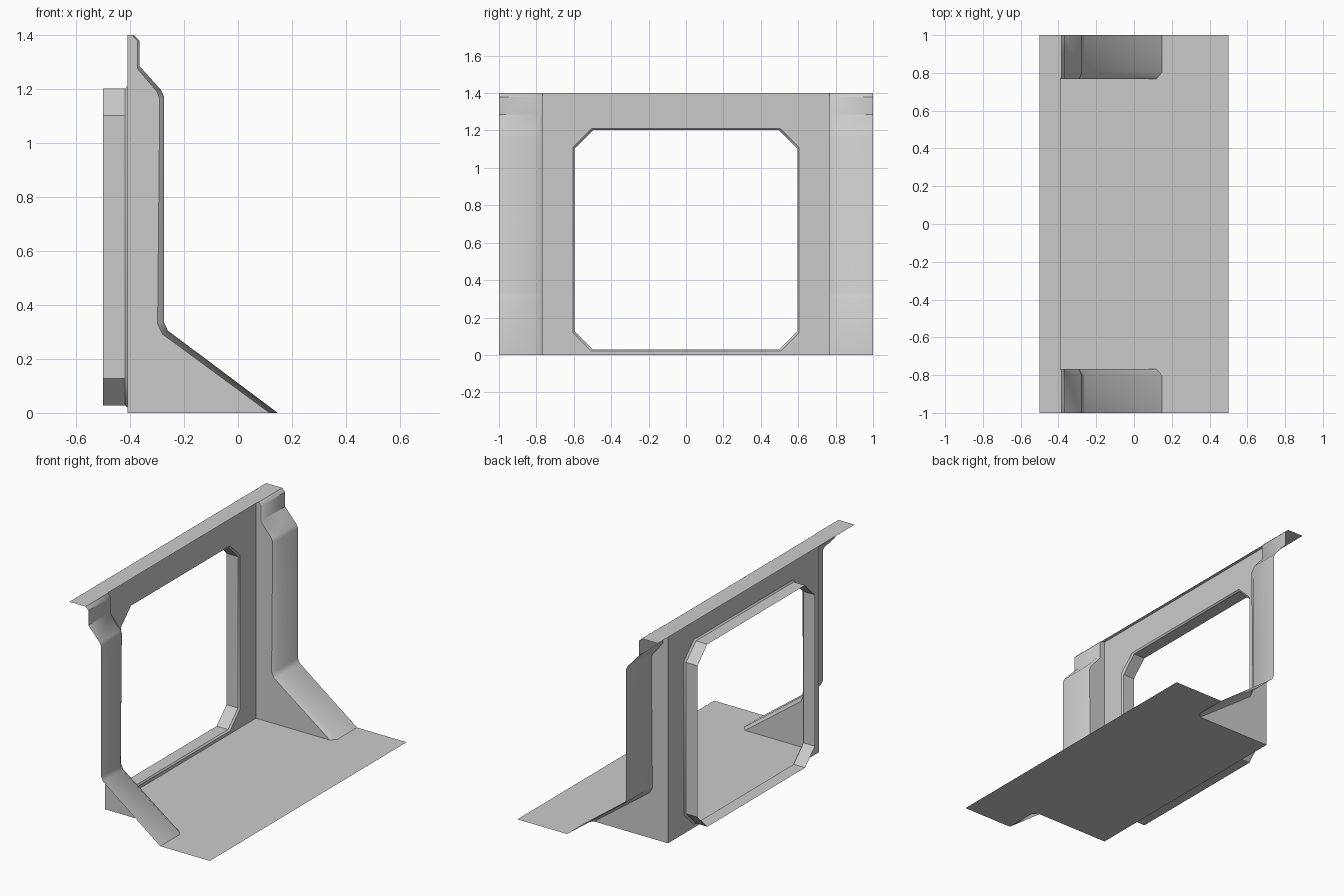
import bpy, bmesh

if "Cube" in bpy.data.objects:
    bpy.data.objects.remove(bpy.data.objects["Cube"])

WALL_X, SIDE_Y, FACE_Y = -0.409, 0.767, 0.802


def make_object(name, polys):
    """Mesh from a list of polygons, welded where corners meet."""
    bm = bmesh.new()
    for poly in polys:
        bm.faces.new([bm.verts.new(p) for p in poly])
    bmesh.ops.remove_doubles(bm, verts=bm.verts, dist=0.0005)
    mesh = bpy.data.meshes.new(name)
    bm.to_mesh(mesh)
    bm.free()
    obj = bpy.data.objects.new(name, mesh)
    bpy.context.collection.objects.link(obj)
    bpy.ops.object.select_all(action='DESELECT')
    obj.select_set(True)
    bpy.context.view_layer.objects.active = obj
    bpy.ops.object.shade_smooth_by_angle(angle=0.663)
    return obj


def bridge(a, b, closed=False):
    """Quads between two matching rows of points."""
    n = len(a)
    return [(a[i], a[(i + 1) % n], b[(i + 1) % n], b[i])
            for i in range(n if closed else n - 1)]


def window_ring(x, grow):
    """Octagonal window outline at depth x."""
    w, lo, hi, c = 0.597 + grow, 0.028 - grow, 1.202 + grow, 0.1
    return [(x, w, lo + c), (x, w, hi - c), (x, w - c, hi), (x, c - w, hi),
            (x, -w, hi - c), (x, -w, lo + c), (x, c - w, lo), (x, w - c, lo)]


# Floor, notched around the two hollow pillars
foot, foot_in = 0.147, 0.117
floor = [(0.5, -1, 0), (0.5, 1, 0), (foot, 1, 0), (foot, FACE_Y, 0),
         (foot_in, SIDE_Y, 0), (WALL_X, SIDE_Y, 0), (WALL_X, -SIDE_Y, 0),
         (foot_in, -SIDE_Y, 0), (foot, -FACE_Y, 0), (foot, -1, 0)]
make_object("floor", [floor])

# Ceiling ledge
make_object("ceiling_ledge", [[(-0.5, -1, 1.4), (-0.388, -1, 1.4),
                               (-0.388, 1, 1.4), (-0.5, 1, 1.4)]])

# Wall panel around the window opening
opening = window_ring(WALL_X, 0.008)
s, t = SIDE_Y, 1.4
border = [(WALL_X, y, z) for y, z in
          [(s, 0), (s, t), (s, t), (-s, t), (-s, t), (-s, 0), (-s, 0), (s, 0)]]
wall = []
for quad in bridge(opening, border, True):
    poly = [p for i, p in enumerate(quad) if p not in quad[:i]]
    wall.append(poly[::-1])
make_object("wall_panel", wall)

# Window frame: small bevelled lip, then a tube reaching outwards
lip, outer = window_ring(-0.419, 0), window_ring(-0.5, 0)
make_object("window_frame",
            bridge(opening, lip, True) + bridge(lip, outer, True))

# Pillars: front profile, chamfered edge, flat inner side; mirrored in y
front = [(-0.385, 1.4), (-0.365, 1.38), (-0.365, 1.285), (-0.284, 1.195),
         (-0.274, 1.172), (-0.274, 0.335), (-0.260, 0.305), (foot, 0)]
inner = [(-0.392, 1.4), (-0.372, 1.378), (-0.372, 1.275), (-0.300, 1.190),
         (-0.290, 1.165), (-0.298, 0.330), (-0.280, 0.292), (foot_in, 0)]
chamfer_y = [0.775, 0.775, 0.777] + [FACE_Y] * 5
for side, label in ((1, "back"), (-1, "front")):
    end = [(x, side, z) for x, z in front]
    edge = [(x, side * y, z) for (x, z), y in zip(front, chamfer_y)]
    flank = [(x, side * SIDE_Y, z) for x, z in inner]
    side_face = flank + [(WALL_X, side * SIDE_Y, 0),
                         (WALL_X, side * SIDE_Y, 1.4)]
    top = [flank[0], edge[0], end[0], (-0.388, side, 1.4),
           (-0.388, side * SIDE_Y, 1.4)]
    polys = bridge(end, edge) + bridge(edge, flank) + [side_face, top]
    if side < 0:
        polys = [p[::-1] for p in polys]
    make_object(label + "_pillar", polys)
